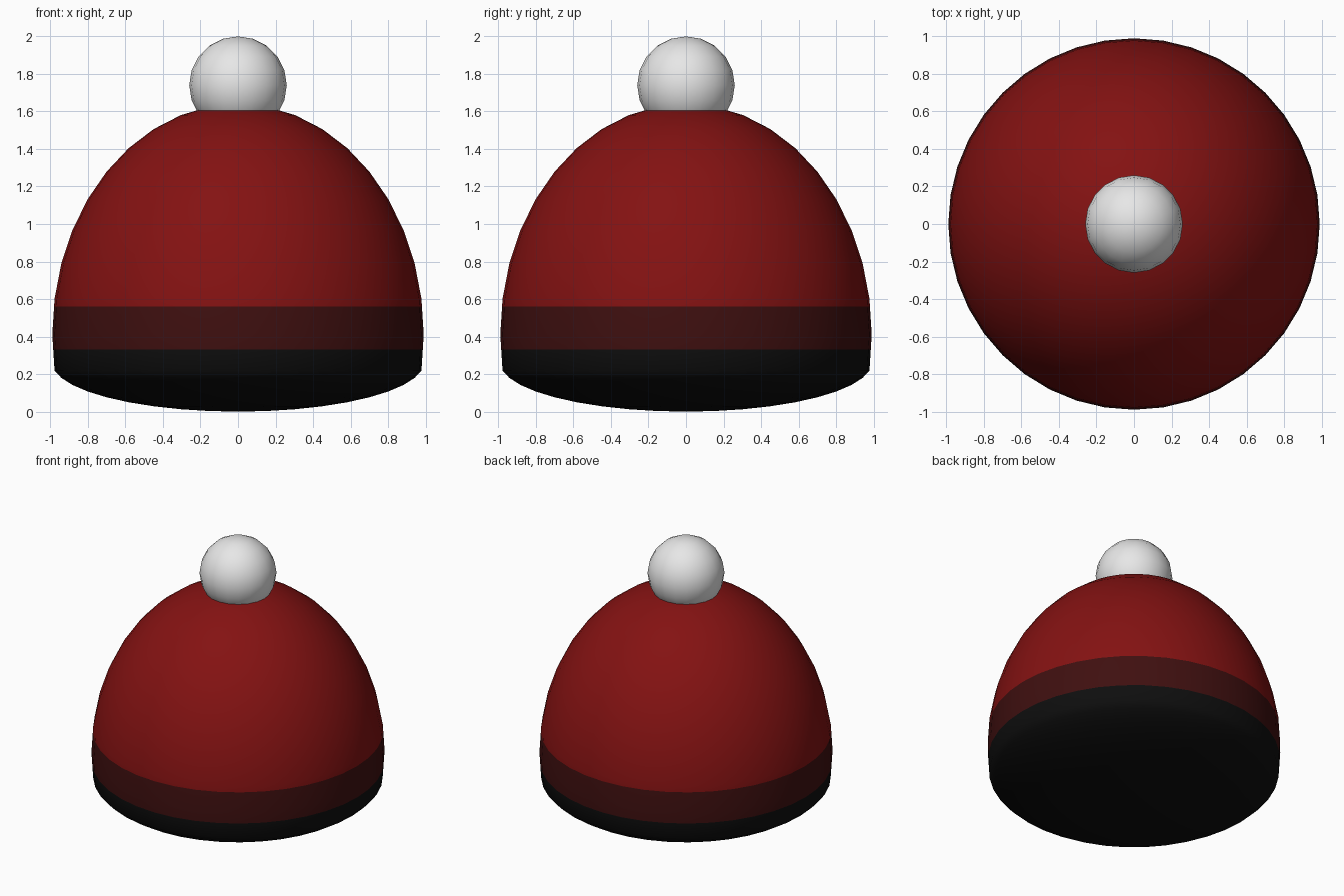
import bpy, bmesh, math

if "Cube" in bpy.data.objects:
    bpy.data.objects.remove(bpy.data.objects["Cube"])

def material(name, rgb):
    m = bpy.data.materials.new(name)
    m.diffuse_color = (*rgb, 1)
    m.use_nodes = True
    m.node_tree.nodes["Principled BSDF"].inputs["Base Color"].default_value = m.diffuse_color
    return m

red = material("red wool", (0.23, 0.006, 0.006))
maroon = material("dark maroon band", (0.05, 0.005, 0.005))
black = material("black lining", (0.0045, 0.0045, 0.0045))
white = material("white pompom", (0.8, 0.8, 0.8))

SEG, R = 40, 0.99
BAND_LOW, BAND_TOP = 0.33, 0.56

# Hat profile: tall elliptical dome above, shallow bowl below
profile = []
for i in range(1, 20):
    a = math.radians(90 - 9 * i)
    s = math.sin(a)
    z = 0.41 + 1.23 * s if i <= 11 else 0.26 + 0.26 * s
    profile.append((R * math.cos(a), z))

# Extra rings on the existing slopes where the colour changes
def add_ring(z):
    for k in range(len(profile) - 1):
        (r0, z0), (r1, z1) = profile[k], profile[k + 1]
        if z0 > z > z1:
            t = (z0 - z) / (z0 - z1)
            profile.insert(k + 1, (r0 + (r1 - r0) * t, z))
            return

add_ring(BAND_TOP)
add_ring(BAND_LOW)

# Lathe the hat
bm = bmesh.new()
rings = [[bm.verts.new((r * math.cos(2 * math.pi * j / SEG),
                        r * math.sin(2 * math.pi * j / SEG), z))
          for j in range(SEG)] for r, z in profile]
top, bottom = bm.verts.new((0, 0, 1.64)), bm.verts.new((0, 0, 0))
for j in range(SEG):
    n = (j + 1) % SEG
    bm.faces.new((top, rings[0][j], rings[0][n]))
    bm.faces.new((bottom, rings[-1][n], rings[-1][j]))
    for a, b in zip(rings, rings[1:]):
        bm.faces.new((a[j], b[j], b[n], a[n]))
bmesh.ops.recalc_face_normals(bm, faces=bm.faces)

# Colour by height
for f in bm.faces:
    f.smooth = True
    z = f.calc_center_median().z
    f.material_index = 0 if z > BAND_TOP else 1 if z > BAND_LOW else 2
mesh = bpy.data.meshes.new("hat")
bm.to_mesh(mesh)
bm.free()
for m in (red, maroon, black):
    mesh.materials.append(m)
bpy.context.collection.objects.link(bpy.data.objects.new("hat", mesh))

# Pompom
bpy.ops.mesh.primitive_uv_sphere_add(segments=20, ring_count=10, radius=0.26,
                                     location=(0, 0, 1.74))
pompom = bpy.context.object
pompom.name = "pompom"
pompom.data.materials.append(white)
bpy.ops.object.shade_smooth()
